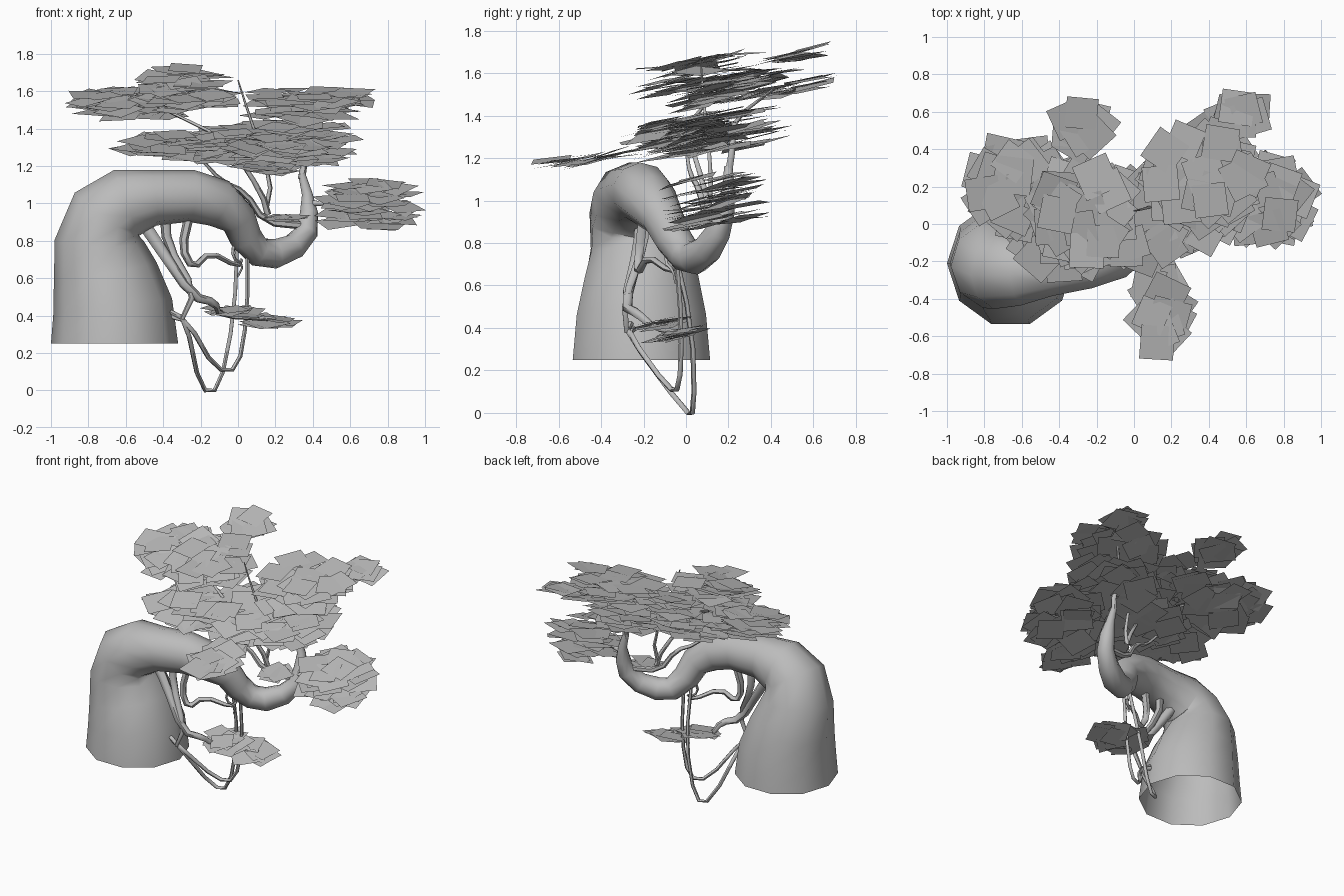
import bpy, bmesh, math, random
from mathutils import Vector, Matrix, Euler

random.seed(11)
if "Cube" in bpy.data.objects:
    bpy.data.objects.remove(bpy.data.objects["Cube"])

grey = bpy.data.materials.new("plain_grey")
grey.use_nodes = True
grey.diffuse_color = (0.5, 0.5, 0.5, 1)
grey.node_tree.nodes["Principled BSDF"].inputs["Base Color"].default_value = grey.diffuse_color


def finish(bm, name):
    mesh = bpy.data.meshes.new(name)
    bm.to_mesh(mesh)
    bm.free()
    mesh.materials.append(grey)
    obj = bpy.data.objects.new(name, mesh)
    bpy.context.collection.objects.link(obj)
    return obj


def smooth(obj):
    bpy.ops.object.select_all(action="DESELECT")
    obj.select_set(True)
    bpy.context.view_layer.objects.active = obj
    bpy.ops.object.shade_smooth_by_angle(angle=math.radians(60))


def tube(name, points, radii, sides, open_base=False):
    """Sweep a ring along the points, carrying its frame without twist."""
    bm = bmesh.new()
    side, rings = Vector((1, 0, 0)), []
    last = len(points) - 1
    for i, point in enumerate(points):
        tangent = (points[min(i + 1, last)] - points[max(i - 1, 0)]).normalized()
        # An open base is cut level
        if i == 0 and open_base:
            tangent = Vector((0, 0, 1))
        side = side - tangent * side.dot(tangent)
        if side.length < 0.05:
            side = tangent.orthogonal()
        side.normalize()
        up = tangent.cross(side)
        angles = [math.tau * k / sides for k in range(sides)]
        rings.append([bm.verts.new(point + (side * math.cos(a) + up * math.sin(a)) * radii[i])
                      for a in angles])
    for lower, upper in zip(rings, rings[1:]):
        for k in range(sides):
            n = (k + 1) % sides
            bm.faces.new((lower[k], lower[n], upper[n], upper[k]))
    if not open_base:
        bm.faces.new(rings[0][::-1])
    bm.faces.new(rings[-1])
    smooth(finish(bm, name))


def strand(name, thick, thin, *controls):
    """Thin tapering tube whose path rounds the corners between its controls."""
    knots = [Vector(c) for c in controls]
    points = [knots[0]]
    for before, knot, after in zip(knots, knots[1:], knots[2:]):
        points += [knot.lerp(before, .25), knot.lerp(after, .25)]
    points.append(knots[-1])
    last = len(points) - 1
    radii = [thick + (thin - thick) * i / last for i in range(last + 1)]
    tube(name, points, radii, sides=6)


def foliage(name, centre, spread, leaf_size=.19):
    """Scatter tilted square leaves through a flattened ellipsoid."""
    bm = bmesh.new()
    wide, deep, thick = spread
    count = round(wide * deep * (500 + 8000 * thick) + 5)
    for i in range(count):
        angle = i * 2.4 + random.uniform(-.3, .3)
        reach = math.sqrt((i + .5) / count)
        x, y = wide * reach * math.cos(angle), deep * reach * math.sin(angle)
        middle = Vector(centre) + Vector((x, y, random.uniform(-thick, thick) + y * .15))
        half = leaf_size * random.uniform(.44, .55)
        tilt = Euler((random.gauss(.2, .05), random.gauss(0, .07), 0)).to_matrix()
        turn = tilt @ Matrix.Rotation(random.uniform(0, math.tau), 3, "Z")
        across, along = turn.col[0] * half, turn.col[1] * half
        corners = (-across - along, across - along, across + along, along - across)
        bm.faces.new([bm.verts.new(middle + corner) for corner in corners])
    finish(bm, name)


# Trunk: thick leaning base, hump, dip and upturned tip, each with its radius
trunk = [
    (-.66, -.21, .25, .34), (-.67, -.21, .45, .32), (-.71, -.21, .63, .28),
    (-.74, -.22, .8, .24), (-.7, -.25, .94, .21), (-.6, -.25, 1, .19),
    (-.45, -.24, 1.03, .15), (-.25, -.21, 1.04, .14), (-.1, -.17, 1, .13),
    (0, -.11, .92, .1), (.04, -.06, .82, .09), (.11, 0, .74, .08),
    (.2, .04, .73, .08), (.3, .1, .77, .07), (.37, .15, .85, .06),
    (.38, .18, .95, .05), (.37, .2, 1.05, .03), (.34, .2, 1.16, .02),
]
tube("trunk", [Vector(p[:3]) for p in trunk], [p[3] for p in trunk], sides=10, open_base=True)

# Vines hanging in loops between the base and the dip
strand("long_vine", .014, .011, (-.36, -.26, .42), (-.28, -.28, .38), (-.2, 0, 0),
       (-.1, .04, 0), (-.02, .03, .4), (0, -.08, .88))
strand("short_vine", .014, .011, (-.37, -.24, .4), (-.27, -.27, .37), (-.12, -.08, .11),
       (0, -.03, .11), (.05, -.02, .4), (.05, -.05, .8))

# Roots dropping from under the hump
strand("outer_root", .035, .012, (-.53, -.21, .93), (-.43, -.22, .78), (-.24, -.29, .5),
       (-.12, -.23, .47), (-.1, -.15, .4), (.2, -.05, .38))
strand("inner_root", .03, .012, (-.39, -.2, .95), (-.38, -.2, .78), (-.23, -.29, .53),
       (-.3, -.28, .38))
strand("wavy_root", .026, .01, (-.26, -.2, .94), (-.3, -.22, .76), (-.24, -.23, .65),
       (-.15, -.18, .74), (0, -.07, .66), (.02, -.05, .7))
strand("dangling_root", .01, .005, (-.02, -.08, .8), (-.03, -.1, .71), (.03, -.06, .67),
       (0, -.05, .61))

# Branches carrying the crown
strand("low_branch", .022, .008, (.36, .14, .88), (.14, .1, .9), (.04, .06, 1.06),
       (-.09, .02, 1.12), (-.2, 0, 1.24))
strand("left_branch", .018, .007, (.16, .11, .94), (.13, .09, 1.05), (-.06, 0, 1.34),
       (-.45, .15, 1.53))
strand("top_twig", .014, .004, (.15, .11, .97), (.18, .12, 1.12), (.05, .08, 1.5),
       (0, .07, 1.66))
strand("tip_branch", .02, .007, (.34, .2, 1.13), (.36, .22, 1.25), (.3, .22, 1.38),
       (.5, .42, 1.53))
strand("right_branch", .018, .006, (.37, .18, 1), (.5, .14, 1), (.75, .1, 1.02))

# Leaf pads of the crown
foliage("upper_left_leaves", (-.6, .2, 1.53), (.24, .19, .06))
foliage("upper_middle_leaves", (-.27, .06, 1.6), (.2, .22, .07))
foliage("upper_back_leaves", (-.28, .52, 1.69), (.08, .09, .03))
foliage("upper_right_leaves", (.36, .26, 1.53), (.25, .22, .06))
foliage("back_right_leaves", (.55, .58, 1.55), (.1, .05, .03))
foliage("middle_left_leaves", (-.35, -.08, 1.32), (.24, .14, .06))
foliage("middle_leaves", (0, .02, 1.31), (.28, .2, .09))
foliage("middle_right_leaves", (.33, .16, 1.32), (.22, .22, .09))
foliage("front_leaves", (.14, -.45, 1.2), (.09, .19, .02))
foliage("right_leaves", (.7, .12, 1), (.19, .17, .12))

# Small pads in the dip and below
foliage("dip_leaves", (.25, .08, .92), (.05, .05, .01), leaf_size=.14)
foliage("low_left_leaves", (-.03, -.1, .42), (.1, .09, .02), leaf_size=.16)
foliage("low_right_leaves", (.17, -.05, .37), (.09, .08, .03), leaf_size=.16)
